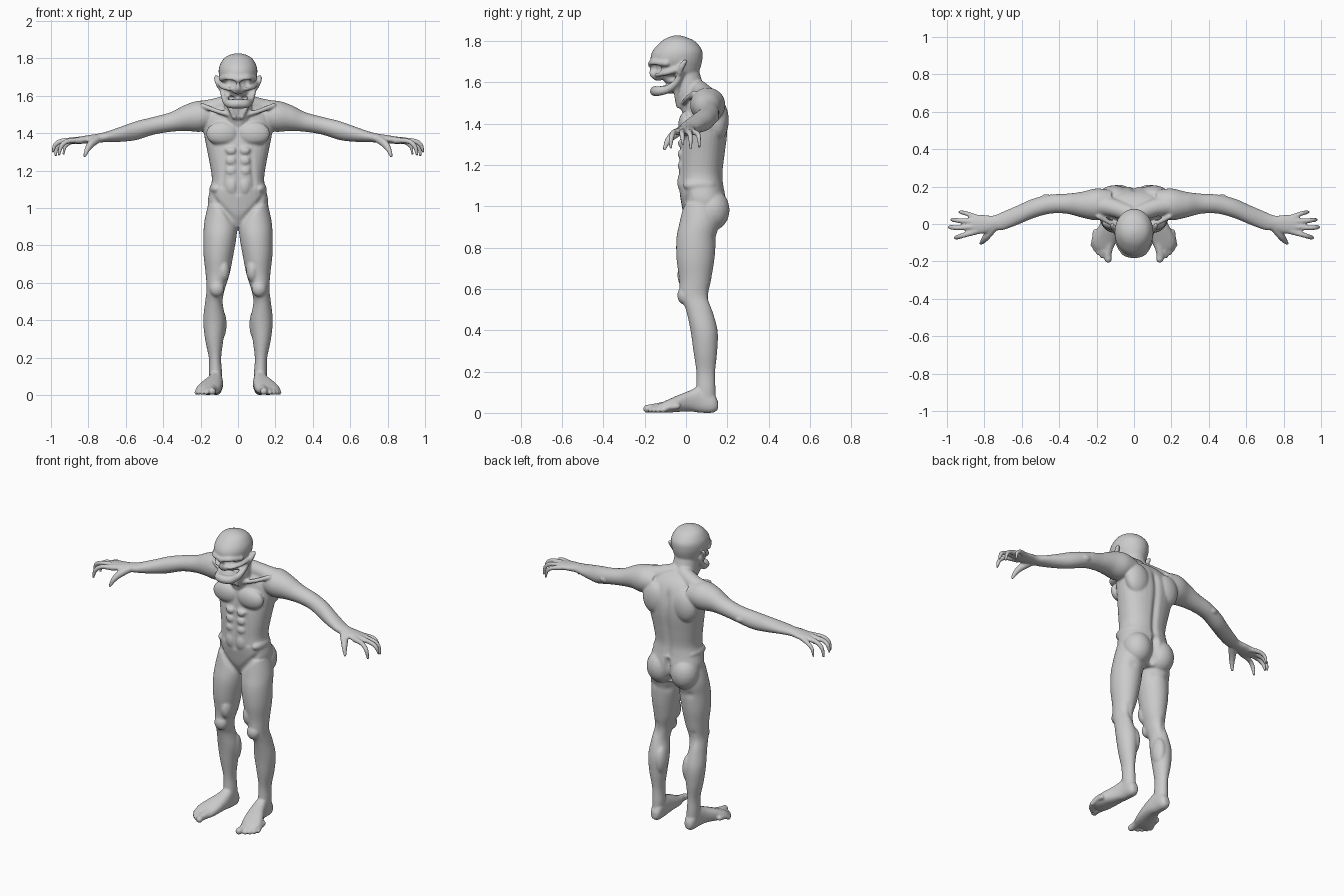
import bpy, bmesh, math
from mathutils import Vector

verts, faces = [], []

# unit sphere reused for every rounded mass
_b = bmesh.new()
bmesh.ops.create_icosphere(_b, subdivisions=3, radius=1)
_b.verts.ensure_lookup_table()
SV = [v.co.copy() for v in _b.verts]
SF = [[v.index for v in f.verts] for f in _b.faces]
_b.free()


def smooth_keys(keys, steps):
    """Catmull-Rom interpolation through tuples of any length."""
    out = []
    for i in range(len(keys) - 1):
        p0, p1 = keys[max(i - 1, 0)], keys[i]
        p2, p3 = keys[i + 1], keys[min(i + 2, len(keys) - 1)]
        for s in range(steps):
            t = s / steps
            out.append([.5 * (2 * b + (c - a) * t + (2 * a - 5 * b + 4 * c - d) * t * t
                              + (3 * b - a - 3 * c + d) * t ** 3)
                        for a, b, c, d in zip(p0, p1, p2, p3)])
    return out + [list(keys[-1])]


def blob(c, r):
    o = len(verts)
    verts.extend((c[0] + v.x * r[0], c[1] + v.y * r[1], c[2] + v.z * r[2]) for v in SV)
    faces.extend([o + i for i in f] for f in SF)


def blobs(c, r):
    for s in (1, -1):
        blob((s * c[0], c[1], c[2]), r)


def tubes(*keys, steps=8):
    """Mirrored pair of tapering round limbs through (x, y, z, radius)."""
    for x, y, z, r in smooth_keys(keys, steps):
        blobs((x, y, z), (r, r, r))


def loft(keys, axis, side=1, p=2.0, n=32):
    """Skin rings (t, a0, a1, b0, b1) that lie across the given axis."""
    o = len(verts)
    rings = smooth_keys(keys, 6)
    flip = (axis == 'y') ^ (side < 0) ^ (keys[-1][0] < keys[0][0])
    for t, a0, a1, b0, b1 in rings:
        for j in range(n):
            w = 2 * math.pi * j / n
            c, s = math.cos(w), math.sin(w)
            a = (a0 + a1) / 2 + (a1 - a0) / 2 * math.copysign(abs(c) ** (2 / p), c)
            b = (b0 + b1) / 2 + (b1 - b0) / 2 * math.copysign(abs(s) ** (2 / p), s)
            x, y, z = {'x': (t, a, b), 'y': (a, t, b), 'z': (a, b, t)}[axis]
            verts.append((side * x, y, z))
    m = len(rings)
    new = [[o + i * n + j, o + i * n + (j + 1) % n, o + (i + 1) * n + (j + 1) % n, o + (i + 1) * n + j]
           for i in range(m - 1) for j in range(n)]
    new += [list(range(o + n - 1, o - 1, -1)), list(range(o + (m - 1) * n, o + m * n))]
    faces.extend(f[::-1] if flip else f for f in new)


def wide(rows):
    return [(z, -w, w, y0, y1) for z, w, y0, y1 in rows]


# torso
loft(wide([(.90, .06, .02, .15), (.96, .14, -.01, .185), (1.03, .162, -.025, .195),
           (1.10, .15, -.035, .183), (1.16, .14, -.035, .178), (1.25, .153, -.03, .188),
           (1.35, .173, -.02, .2), (1.43, .185, -.012, .198), (1.50, .175, .0, .178),
           (1.55, .125, .02, .145), (1.59, .06, .0, .09)]), 'z', p=2.3)
blobs((.083, .005, 1.40), (.088, .042, .065))      # chest
blobs((.105, .155, 1.42), (.08, .052, .1))         # shoulder blades
blobs((.082, .128, .985), (.085, .083, .1))        # buttocks
blobs((.115, .065, 1.105), (.038, .08, .035))      # flanks
for i, z in enumerate((1.31, 1.255, 1.2)):         # stomach muscles
    blobs((.036, -.018, z), (.034, .022, .026))
blobs((.032, -.018, 1.12), (.036, .024, .05))

# neck, trapezius, neck cords, collar bones
tubes((0, .06, 1.47, .08), (0, .018, 1.56, .074), (0, -.005, 1.66, .066))
tubes((.03, .06, 1.57, .045), (.12, .09, 1.54, .05), (.2, .1, 1.52, .055))
tubes((.078, -.02, 1.65, .014), (.055, -.045, 1.57, .015), (.02, -.035, 1.49, .014))
tubes((.02, -.015, 1.495, .013), (.11, .0, 1.52, .013), (.19, .04, 1.55, .014), steps=12)

# skull
loft(wide([(1.60, .05, -.10, .02), (1.64, .075, -.13, .055), (1.68, .092, -.16, .072),
           (1.72, .103, -.172, .08), (1.76, .1, -.158, .077), (1.80, .078, -.12, .045),
           (1.82, .048, -.088, .005), (1.83, .012, -.055, -.03)]), 'z')
tubes((0, -.165, 1.69, .02), (.05, -.152, 1.698, .018), (.088, -.095, 1.695, .016))  # brow
tubes((.045, -.138, 1.642, .014), (.08, -.09, 1.65, .014), (.098, -.03, 1.67, .014)) # cheekbones
blob((0, -.135, 1.645), (.04, .034, .036))                                           # upper jaw
blob((0, -.165, 1.65), (.014, .013, .026))                                           # nose
tubes((0, -.15, 1.56, .025), (.04, -.135, 1.56, .024), (.062, -.085, 1.572, .02),
      (.078, -.04, 1.615, .017), (.088, -.03, 1.66, .016))                           # lower jaw
blob((0, -.09, 1.568), (.055, .06, .02))                                             # mouth floor
tubes((.1, -.03, 1.645, .01), (.112, -.02, 1.68, .014), (.117, -.004, 1.704, .011))  # ears

# arms, legs and feet
ARM = [(.12, .04, .18, 1.43, 1.56), (.20, .02, .19, 1.41, 1.577), (.28, .035, .172, 1.415, 1.555),
       (.36, .055, .162, 1.41, 1.515), (.45, .055, .157, 1.395, 1.49), (.54, .03, .135, 1.367, 1.468),
       (.62, -.003, .10, 1.357, 1.44), (.70, -.032, .066, 1.355, 1.412), (.75, -.035, .046, 1.352, 1.40),
       (.80, -.05, .048, 1.349, 1.392), (.86, -.052, .05, 1.345, 1.382), (.885, -.03, .03, 1.352, 1.372)]
LEG = [(.06, .088, .152, .055, .143), (.12, .085, .155, .05, .143), (.2, .09, .156, .05, .141),
       (.3, .078, .176, .036, .151), (.4, .067, .186, .022, .153), (.5, .082, .176, .0, .128),
       (.57, .07, .168, -.028, .11), (.65, .045, .173, -.033, .122), (.75, .025, .184, -.046, .138),
       (.85, .008, .185, -.046, .146), (.93, .004, .18, -.03, .16), (1.02, .03, .16, -.01, .15)]
FOOT = [(.155, .10, .135, .02, .06), (.13, .085, .15, .004, .1), (.07, .082, .156, .004, .13),
        (.02, .08, .172, .01, .112), (-.04, .085, .203, .008, .088), (-.09, .095, .222, .004, .066),
        (-.125, .108, .215, .005, .05), (-.14, .12, .2, .012, .04)]
for s in (1, -1):
    loft(ARM, 'x', s)
    loft(LEG, 'z', s)
    loft(FOOT, 'y', s, p=2.4)
blobs((.113, -.008, .572), (.04, .034, .045))      # knee caps
blobs((.078, .0, .67), (.034, .042, .065))         # inner thighs
blobs((.097, .105, .38), (.036, .048, .09))        # calves
blobs((.47, .138, 1.43), (.03, .022, .02))         # elbows

# fingers and thumb
tubes((.84, -.038, 1.364, .018), (.91, -.06, 1.36, .014), (.945, -.071, 1.333, .013), (.957, -.074, 1.288, .008))
tubes((.85, -.013, 1.367, .018), (.935, -.02, 1.362, .014), (.975, -.018, 1.343, .013), (.99, -.015, 1.305, .008))
tubes((.85, .013, 1.366, .018), (.93, .018, 1.356, .014), (.965, .022, 1.33, .012), (.975, .022, 1.285, .008))
tubes((.84, .034, 1.363, .016), (.895, .056, 1.354, .013), (.925, .063, 1.33, .011), (.933, .064, 1.29, .007))
tubes((.75, -.02, 1.372, .022), (.785, -.062, 1.346, .021), (.806, -.09, 1.315, .015), (.82, -.104, 1.28, .009))

# toes
tubes((.132, -.10, .032, .027), (.14, -.16, .026, .021), (.138, -.188, .023, .02))
for x0, x1, y1 in ((.16, .17, -.172), (.178, .191, -.155), (.194, .208, -.135), (.205, .22, -.112)):
    tubes((x0, y1 + .07, .035, .016), ((x0 + x1) / 2, y1 + .03, .03, .014), (x1, y1, .016, .013))

# fuse every mass into one skin
raw = bpy.data.meshes.new("raw_body")
raw.from_pydata(verts, [], faces)
body = bpy.data.objects.new("body", raw)
bpy.context.collection.objects.link(body)
rm = body.modifiers.new("fuse", 'REMESH')
rm.mode = 'VOXEL'
rm.voxel_size = .0058
sm = body.modifiers.new("relax", 'SMOOTH')
sm.factor, sm.iterations = .5, 5
dg = bpy.context.evaluated_depsgraph_get()
skin = bpy.data.meshes.new_from_object(body.evaluated_get(dg))
body.modifiers.clear()
body.data = skin
bpy.data.meshes.remove(raw)

# carved creases: start, end, radius, depth (mirrored by |x|)
CREASES = [((0, -.03, 1.46), (0, -.04, 1.08), .012, .008),
           ((.0, -.045, 1.335), (.13, -.02, 1.335), .014, .006),
           ((.0, .2, 1.53), (0, .18, 1.1), .018, .013),
           ((.0, .2, 1.06), (0, .16, .9), .018, .028),
           ((.14, .0, 1.06), (.02, -.02, .93), .016, .008),
           ((.075, -.03, 1.3), (.085, -.02, 1.12), .014, .006),
           ((.03, -.16, 1.668), (.055, -.14, 1.67), .016, .022),
           ((.06, -.09, 1.615), (.06, -.06, 1.625), .016, .014),
           ((.05, .11, .85), (.12, .13, .86), .022, .008),
           ((.13, .12, .6), (.11, .11, .45), .018, .006)]
CREASES = [(Vector(a), Vector(b) - Vector(a), r, d) for a, b, r, d in CREASES]
normals = [v.normal.copy() for v in skin.vertices]
for v, nrm in zip(skin.vertices, normals):
    q = Vector((abs(v.co.x), v.co.y, v.co.z))
    push = 0
    for a, ab, r, d in CREASES:
        w = q - a
        t = min(1, max(0, w.dot(ab) / ab.length_squared))
        e = (w - ab * t).length_squared / (r * r)
        if e < 7:
            push += d * math.exp(-e)
    if push:
        v.co -= nrm * push

# stand on the floor
low = min(v.co.z for v in skin.vertices)
for v in skin.vertices:
    v.co.z -= low
skin.polygons.foreach_set("use_smooth", [True] * len(skin.polygons))
skin.update()
sm = body.modifiers.new("soften", 'SMOOTH')
sm.factor, sm.iterations = .5, 2
